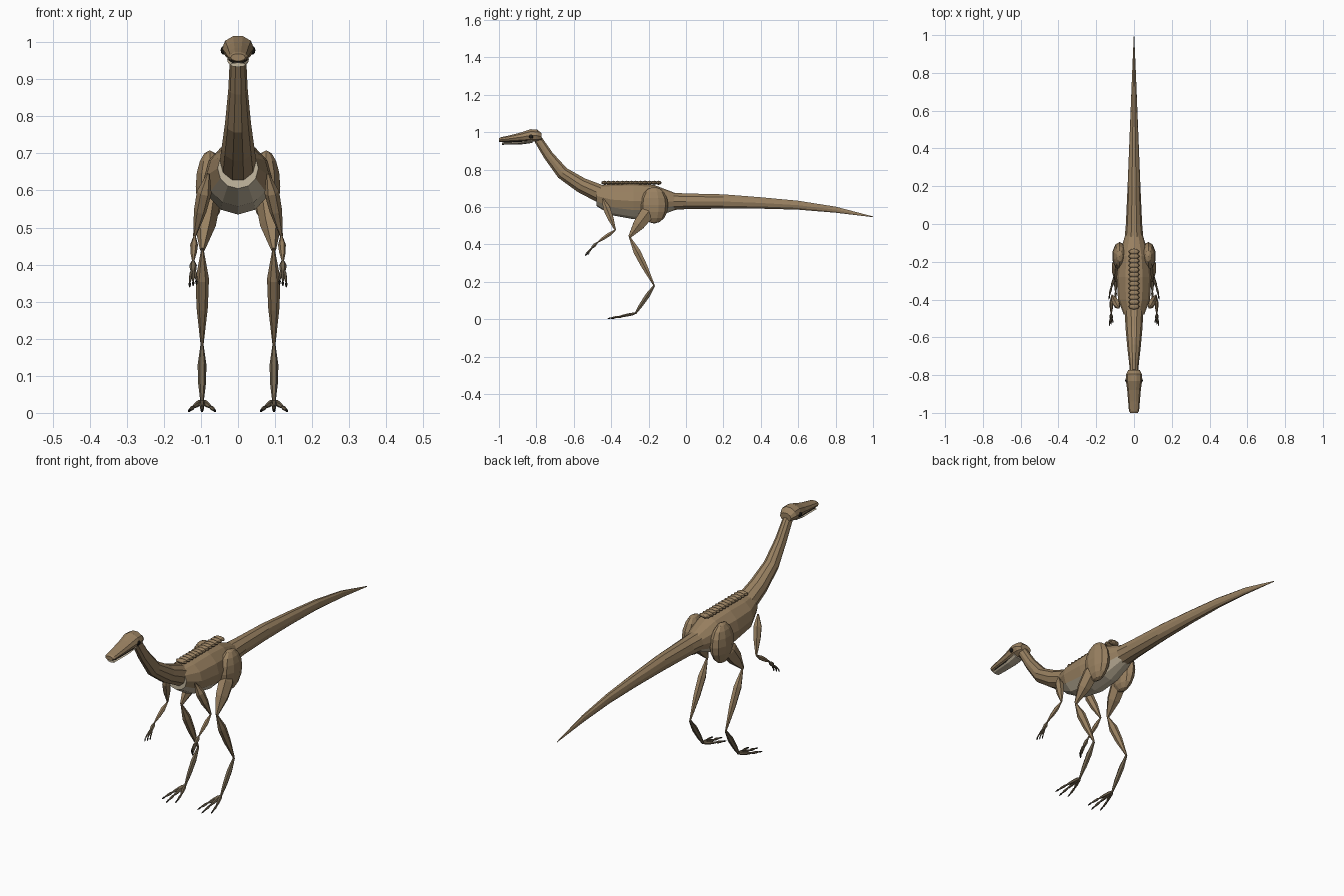
import bpy, bmesh, math
from mathutils import Vector as V

if "Cube" in bpy.data.objects:
    bpy.data.objects.remove(bpy.data.objects["Cube"])

def mat(name, c):
    m = bpy.data.materials.new(name)
    m.diffuse_color = (*c, 1)
    m.use_nodes = True
    m.node_tree.nodes["Principled BSDF"].inputs["Base Color"].default_value = m.diffuse_color
    return m

HIDE = mat("hide", (0.32, 0.22, 0.12))
CREAM = mat("cream", (0.56, 0.48, 0.35))
SHANK = mat("shank", (0.17, 0.13, 0.08))
DARK = mat("dark", (0.015, 0.013, 0.01))

def finish(bm, name, *mats):
    bmesh.ops.recalc_face_normals(bm, faces=bm.faces[:])
    me = bpy.data.meshes.new(name)
    bm.to_mesh(me)
    bm.free()
    for m in mats:
        me.materials.append(m)
    ob = bpy.data.objects.new(name, me)
    bpy.context.collection.objects.link(ob)
    return ob

def tube(name, pts, radii, sides, *mats, upright=False):
    """Skin rings along a path; radii are (sideways, upward) pairs."""
    bm = bmesh.new()
    pts = [V(p) for p in pts]
    rings = []
    for i, p in enumerate(pts):
        t = (pts[min(i + 1, len(pts) - 1)] - pts[max(i - 1, 0)]).normalized()
        if upright:
            t = V((0, 1, 0))
        u = (V((1, 0, 0)) - t * t.x).normalized()
        w = t.cross(u)
        a, b = radii[i]
        angles = [2 * math.pi * k / sides for k in range(sides)]
        rings.append([bm.verts.new(p + u * a * math.cos(q) + w * b * math.sin(q)) for q in angles])
    for r0, r1 in zip(rings, rings[1:]):
        for k in range(sides):
            j = (k + 1) % sides
            bm.faces.new((r0[k], r0[j], r1[j], r1[k]))
    bm.faces.new(rings[0])
    bm.faces.new(rings[-1])
    return finish(bm, name, *mats)

def profile(name, rows, sides, *mats):
    """Upright loft along y from rows of (y, z, half width, half height)."""
    return tube(name, [(0, r[0], r[1]) for r in rows], [r[2:] for r in rows], sides, *mats, upright=True)

def limb(name, a, b, r, m, at=(0.3, 0.6), deep=1.3, end=0.2, sides=6):
    """Spindle-shaped limb segment, thickest near its upper third."""
    a, b = V(a), V(b)
    pts = [a, a.lerp(b, at[0]), a.lerp(b, at[1]), b]
    tube(name, pts, [(r * k, r * k * deep) for k in (end, 1, 0.85, end)], sides, m)

def ball(name, c, size, m, seg=8, rings=6):
    bm = bmesh.new()
    bmesh.ops.create_uvsphere(bm, u_segments=seg, v_segments=rings, radius=1)
    bmesh.ops.scale(bm, vec=size, verts=bm.verts)
    bmesh.ops.translate(bm, vec=c, verts=bm.verts)
    finish(bm, name, m)

# Torso with pale belly faces
body = profile("body", [(-0.478, 0.66, 0.055, 0.055), (-0.40, 0.64, 0.085, 0.083),
                        (-0.28, 0.632, 0.092, 0.097), (-0.17, 0.63, 0.08, 0.088),
                        (-0.06, 0.63, 0.047, 0.046)], 12, HIDE, CREAM)
for f in body.data.polygons:
    if f.normal.y < -0.9 or (f.normal.z < -0.4 and f.center.y < -0.08):
        f.material_index = 1

# Tail
profile("tail", [(-0.10, 0.63, 0.052, 0.05), (0.0, 0.631, 0.043, 0.044), (0.2, 0.63, 0.034, 0.04),
                 (0.4, 0.622, 0.026, 0.032), (0.6, 0.61, 0.018, 0.025), (0.8, 0.586, 0.01, 0.017),
                 (1.0, 0.548, 0.001, 0.002)], 10, HIDE)

# Neck
tube("neck", [(0, -0.46, 0.672), (0, -0.56, 0.717), (0, -0.66, 0.782), (0, -0.735, 0.875),
              (0, -0.79, 0.96)],
     [(0.05, 0.05), (0.044, 0.043), (0.035, 0.036), (0.026, 0.028), (0.022, 0.024)], 10, HIDE)

# Skull, jaw and mouth lining
profile("head", [(-0.772, 0.975, 0.03, 0.02), (-0.795, 0.982, 0.042, 0.034),
                 (-0.83, 0.983, 0.043, 0.035), (-0.88, 0.974, 0.036, 0.027),
                 (-0.94, 0.966, 0.031, 0.019), (-0.99, 0.96, 0.027, 0.014),
                 (-1.0, 0.959, 0.02, 0.01)], 10, HIDE)
profile("lower_jaw", [(-0.82, 0.955, 0.03, 0.012), (-0.88, 0.944, 0.027, 0.009),
                      (-0.985, 0.939, 0.021, 0.006)], 8, CREAM)
profile("mouth", [(-0.84, 0.953, 0.028, 0.006), (-0.975, 0.947, 0.02, 0.004)], 8, DARK)

# Row of scutes along the back
for i in range(13):
    ball("back_scute", (0, -0.437 + i * 0.0242, 0.73), (0.03, 0.016, 0.011), HIDE)

for s in (-1, 1):
    ball("eye", (s * 0.038, -0.828, 0.978), (0.009, 0.012, 0.012), DARK)

    # Hind leg
    ball("hip", (s * 0.076, -0.17, 0.61), (0.04, 0.075, 0.098), HIDE, 10, 8)
    knee, ankle, heel = (s * 0.096, -0.302, 0.44), (s * 0.097, -0.17, 0.18), (s * 0.097, -0.27, 0.032)
    limb("thigh", (s * 0.075, -0.16, 0.63), knee, 0.034, HIDE, (0.35, 0.65), 1.25)
    limb("shin", knee, ankle, 0.018, HIDE, (0.3, 0.6), 1.2)
    limb("metatarsal", ankle, heel, 0.012, SHANK, (0.35, 0.7), 1.2, 0.4)
    for dx, dy in ((-0.033, 0.02), (0, 0), (0.033, 0.02)):
        mid = V((heel[0] + dx * 0.7, -0.355 + dy, 0.016))
        tip = V((heel[0] + dx, -0.398 + dy, 0.008))
        limb("toe", heel, mid, 0.009, SHANK, (0.25, 0.7), 0.9, 0.5)
        limb("toe_end", mid, tip, 0.006, SHANK, (0.3, 0.7), 1, 0.5)
        limb("toe_claw", tip, tip + V((dx * 0.1, -0.022, -0.005)), 0.004, DARK, (0.2, 0.6), 1, 0.3)

    # Fore limb
    elbow, wrist = (s * 0.117, -0.378, 0.477), (s * 0.121, -0.475, 0.41)
    limb("upper_arm", (s * 0.08, -0.445, 0.645), elbow, 0.02, HIDE, (0.3, 0.6), 1.1)
    limb("forearm", elbow, wrist, 0.0105, HIDE, (0.35, 0.65), 1.1, 0.3)
    limb("palm", wrist, (s * 0.121, -0.505, 0.38), 0.01, SHANK, (0.4, 0.8), 1, 0.4)
    for k in (-1, 0, 1):
        a = V((s * 0.121 + k * 0.004, -0.50, 0.386))
        b = V((s * 0.121 + k * 0.009, -0.526 - k * s * 0.008, 0.355 - k * s * 0.003))
        limb("finger", a, b, 0.0045, SHANK, (0.3, 0.7), 1, 0.5)
        limb("finger_claw", b, b + V((0, -0.004, -0.013)), 0.0035, DARK, (0.2, 0.6), 1, 0.3)
